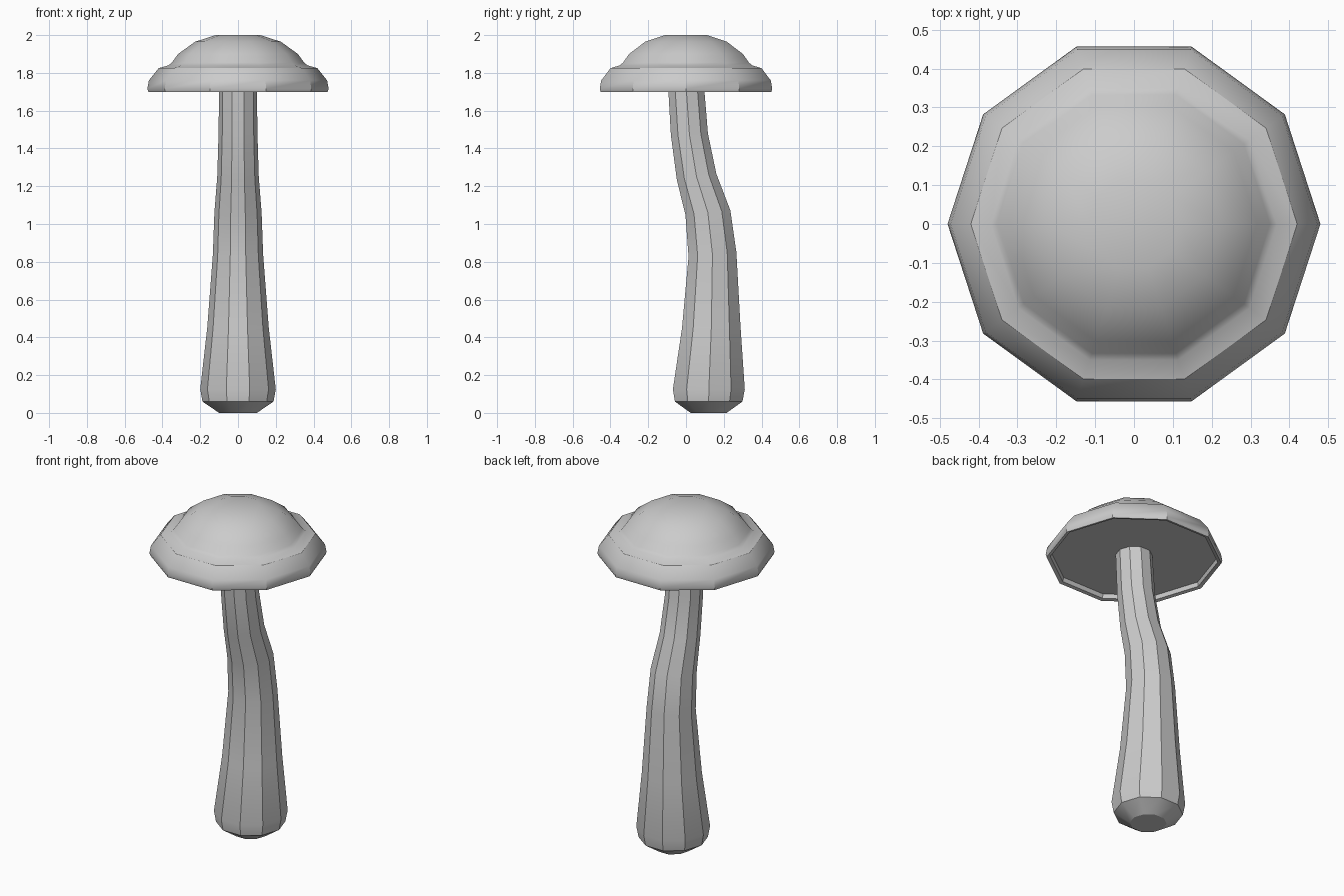
import bpy, bmesh
from math import cos, sin, pi, radians

if "Cube" in bpy.data.objects:
    bpy.data.objects.remove(bpy.data.objects["Cube"])

SIDES = 10


def loft(name, rings, tilt=None):
    """Skin a stack of 10-sided rings (radius, z, centre y, slope) and cap both ends."""
    bm = bmesh.new()
    loops = []
    for r, z, cy, slope in rings:
        loop = []
        for i in range(SIDES):
            a = 2 * pi * i / SIDES
            y = r * sin(a)
            loop.append(bm.verts.new((r * cos(a), cy + y, z + slope * y)))
        loops.append(loop)
    for lo, hi in zip(loops, loops[1:]):
        for i in range(SIDES):
            j = (i + 1) % SIDES
            bm.faces.new((lo[i], lo[j], hi[j], hi[i]))
    bm.faces.new(loops[0][::-1])
    bm.faces.new(loops[-1])
    bmesh.ops.recalc_face_normals(bm, faces=bm.faces)
    mesh = bpy.data.meshes.new(name)
    bm.to_mesh(mesh)
    bm.free()
    obj = bpy.data.objects.new(name, mesh)
    bpy.context.collection.objects.link(obj)
    bpy.ops.object.select_all(action='DESELECT')
    obj.select_set(True)
    bpy.context.view_layer.objects.active = obj
    bpy.ops.object.shade_smooth_by_angle(angle=radians(30))
    return obj


# Stem: bulbous foot, then a curve leaning toward the front
loft("stem", [
    (0.10, 0.00, 0.12, 0),
    (0.188, 0.06, 0.12, 0),
    (0.20, 0.125, 0.121, 0),
    (0.163, 0.45, 0.134, 0),
    (0.133, 0.84, 0.14, 0.1),
    (0.125, 1.06, 0.116, 0.1),
    (0.110, 1.25, 0.056, 0.15),
    (0.103, 1.475, 0.018, 0.05),
    (0.10, 1.735, 0.0, 0),
])

# Cap: recessed underside, rolled rim, stepped dome with a flat top
cap_profile = [
    (0.45, 1.73), (0.455, 1.705), (0.475, 1.70), (0.48, 1.715),
    (0.472, 1.76), (0.42, 1.825), (0.368, 1.84), (0.35, 1.855),
    (0.317, 1.90), (0.227, 1.965), (0.118, 2.00),
]
loft("cap", [(r, z, 0, 0) for r, z in cap_profile])
